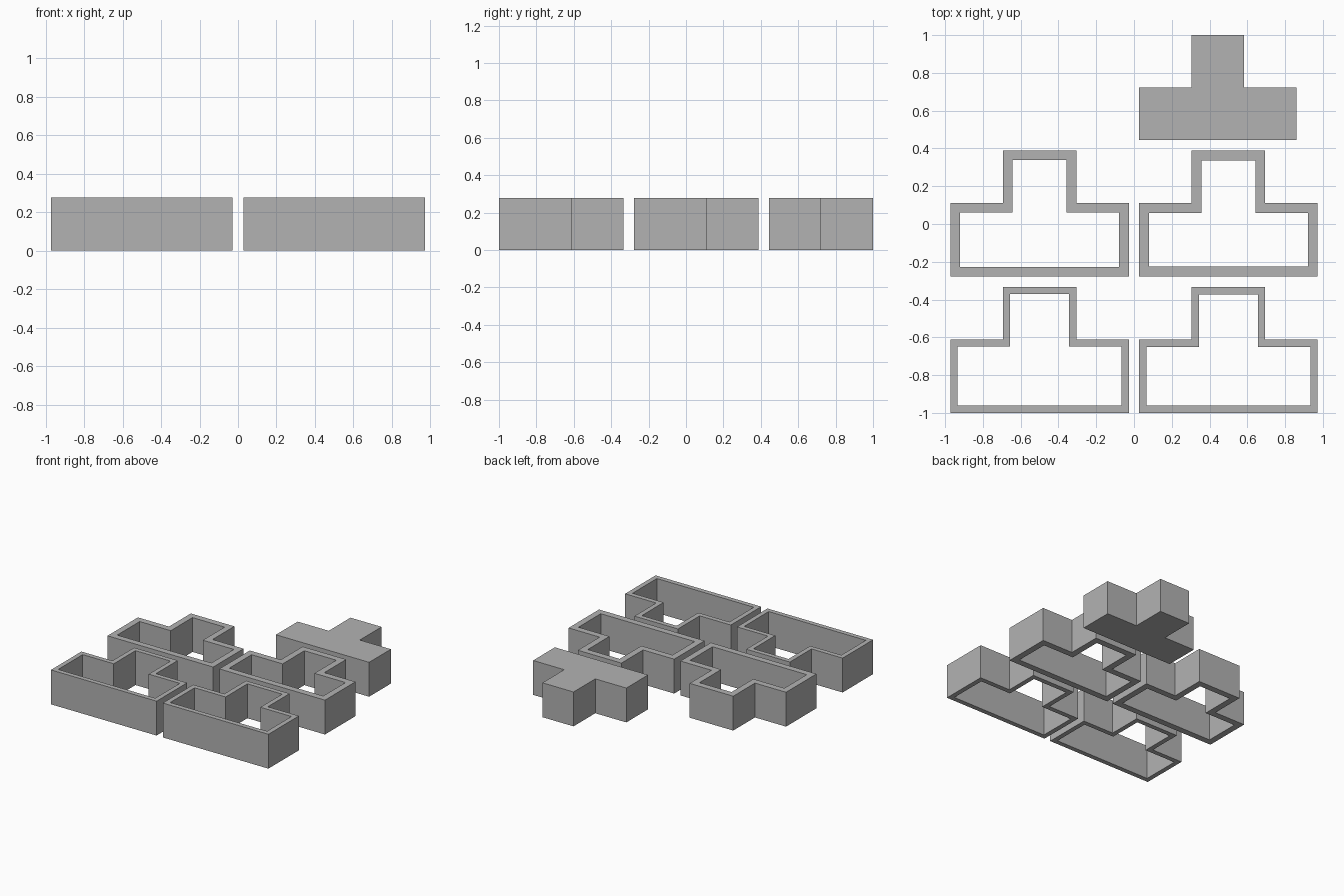
import bpy
import bmesh

cube = bpy.data.objects.get("Cube")
if cube:
    bpy.data.objects.remove(cube, do_unlink=True)

UNIT = 2 / 36          # gap between parts, and clearance around a cell
CELL = 5 * UNIT        # side of one square cell, also the height

grey = bpy.data.materials.new("mid grey")
grey.use_nodes = True
colour = (0.45, 0.45, 0.45, 1)
grey.diffuse_color = colour
grey.node_tree.nodes["Principled BSDF"].inputs["Base Color"].default_value = colour


def tee(x, y, grow):
    """Outline of a four-cell T whose bar starts at (x, y), grown outwards."""
    c, g = CELL, grow
    points = [(-g, -g), (3 * c + g, -g), (3 * c + g, c + g), (2 * c + g, c + g),
              (2 * c + g, 2 * c + g), (c - g, 2 * c + g), (c - g, c + g), (-g, c + g)]
    return [(x + px, y + py) for px, py in points]


def finish(name, bm):
    bmesh.ops.recalc_face_normals(bm, faces=bm.faces)
    mesh = bpy.data.meshes.new(name)
    bm.to_mesh(mesh)
    bm.free()
    mesh.materials.append(grey)
    bpy.context.collection.objects.link(bpy.data.objects.new(name, mesh))


def loop(bm, outline, z):
    return [bm.verts.new((x, y, z)) for x, y in outline]


def bridge(bm, a, b):
    n = len(a)
    for i in range(n):
        j = (i + 1) % n
        bm.faces.new((a[i], a[j], b[j], b[i]))


def solid_tee(name, x, y):
    bm = bmesh.new()
    low, high = (loop(bm, tee(x, y, 0), z) for z in (0, CELL))
    bm.faces.new(low)
    bm.faces.new(high)
    bridge(bm, low, high)
    finish(name, bm)


def tee_frame(name, x, y, wall):
    bm = bmesh.new()
    outer = tee(x + UNIT, y + UNIT, UNIT)
    inner = tee(x + UNIT, y + UNIT, UNIT - wall)
    rings = [loop(bm, outer, 0), loop(bm, outer, CELL),
             loop(bm, inner, CELL), loop(bm, inner, 0)]
    for i in range(4):
        bridge(bm, rings[i], rings[(i + 1) % 4])
    finish(name, bm)


# Open frames, two columns by two rows
RIGHT_X, LEFT_X = -17.5 * UNIT, 0.5 * UNIT
FRONT_Y, MIDDLE_Y, BACK_Y = -18 * UNIT, -5 * UNIT, 8 * UNIT
tee_frame("front_right_frame", RIGHT_X, FRONT_Y, 0.038)
tee_frame("front_left_frame", LEFT_X, FRONT_Y, 0.039)
tee_frame("middle_right_frame", RIGHT_X, MIDDLE_Y, 0.051)
tee_frame("middle_left_frame", LEFT_X, MIDDLE_Y, 0.052)

# Solid block
solid_tee("solid_tee_block", LEFT_X, BACK_Y)
